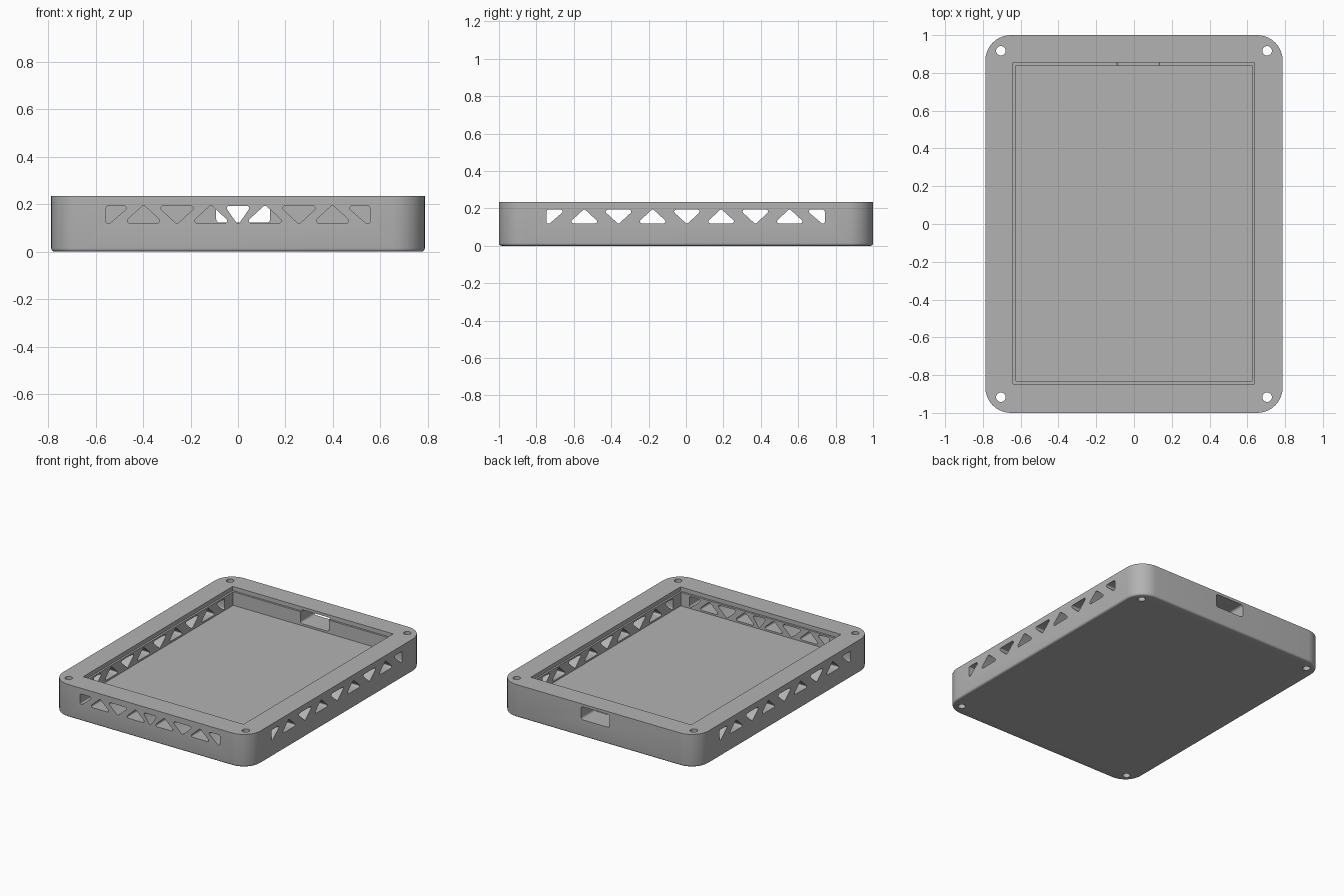
import bpy, bmesh, math
from mathutils import Vector

if "Cube" in bpy.data.objects:
    bpy.data.objects.remove(bpy.data.objects["Cube"])

grey = bpy.data.materials.new("matte grey")
grey.diffuse_color = (0.45, 0.45, 0.45, 1)
grey.use_nodes = True
grey.node_tree.nodes["Principled BSDF"].inputs["Base Color"].default_value = grey.diffuse_color


def rounded(points, r, steps=5):
    """Round every corner of a convex 2D polygon with radius r."""
    out, n = [], len(points)
    for i in range(n):
        p = Vector(points[i])
        a = (Vector(points[i - 1]) - p).normalized()
        b = (Vector(points[(i + 1) % n]) - p).normalized()
        half = a.angle(b) / 2
        centre = p + (a + b).normalized() * (r / math.sin(half))
        start = p + a * (r / math.tan(half)) - centre
        end = p + b * (r / math.tan(half)) - centre
        sweep = math.pi - 2 * half
        for k in range(steps + 1):
            t = k / steps
            v = (start * math.sin((1 - t) * sweep) + end * math.sin(t * sweep)) / math.sin(sweep)
            out.append(centre + v)
    return out


def rect(x0, x1, y0, y1):
    return [(x0, y0), (x1, y0), (x1, y1), (x0, y1)]


def loft(bm, rings):
    """Skin a closed solid through rings of 3D points."""
    vs = [[bm.verts.new(p) for p in ring] for ring in rings]
    n = len(vs[0])
    for lo, hi in zip(vs, vs[1:]):
        for i in range(n):
            j = (i + 1) % n
            bm.faces.new((lo[i], lo[j], hi[j], hi[i]))
    bm.faces.new(vs[0][::-1])
    bm.faces.new(vs[-1])


def make(name, solids):
    bm = bmesh.new()
    for rings in solids:
        loft(bm, rings)
    bmesh.ops.recalc_face_normals(bm, faces=bm.faces)
    me = bpy.data.meshes.new(name)
    bm.to_mesh(me)
    bm.free()
    me.materials.append(grey)
    ob = bpy.data.objects.new(name, me)
    bpy.context.collection.objects.link(ob)
    return ob


def prism(profile, axis, a, b):
    """Extrude a 2D profile along an axis from a to b."""
    place = {"x": lambda u, v, d: (d, u, v),
             "y": lambda u, v, d: (u, d, v),
             "z": lambda u, v, d: (u, v, d)}[axis]
    return [[place(u, v, d) for u, v in profile] for d in (a, b)]


# Outer shell with round corners and a filleted bottom edge
W, L, H, R, F = 0.787, 1.0, 0.235, 0.135, 0.014
rings = []
for k in range(5):
    ang = k / 4 * math.pi / 2
    inset, z = F * (1 - math.sin(ang)), F * (1 - math.cos(ang))
    w, l = W - inset, L - inset
    rings.append([(x, y, z) for x, y in rounded(rect(-w, w, -l, l), R - inset, 10)])
rings.append([(x, y, H) for x, y in rounded(rect(-W, W, -L, L), R, 10)])
case = make("case_body", [rings])

# Vent triangle profiles
Z0, Z1, RV = 0.12, 0.193, 0.01


def up(c, w=0.084):
    return rounded([(c - w, Z0), (c + w, Z0), (c, Z1 + 0.004)], RV)


def down(c, w=0.084, tip=0.004):
    return rounded([(c - w, Z1), (c, Z0 - tip), (c + w, Z1)], RV)


def end(x, s):
    return rounded([(x, Z1), (x, Z0 - 0.014), (x + s * 0.102, Z1)], RV)


front = [down(0, 0.056, 0.008)]
for s in (-1, 1):
    front += [end(s * 0.556, -s), up(s * 0.398), down(s * 0.257), up(s * 0.114)]
side = [end(-0.745, 1), end(0.742, -1)]
for i in range(7):
    side.append((down if i % 2 else up)(0.005 + (i - 3) * 0.183))

# Cutters: pocket, lid recess, screw holes, vents and cable port
FLOOR, LEDGE = 0.108, 0.205
circle = [(0.025 * math.cos(i * math.pi / 12), 0.025 * math.sin(i * math.pi / 12)) for i in range(24)]
holes = [prism([(x + sx * 0.705, y + sy * 0.917) for x, y in circle], "z", -0.1, 0.4)
         for sx in (-1, 1) for sy in (-1, 1)]
cutters = [
    make("pocket_cutter", [prism(rect(-0.626, 0.624, -0.832, 0.84), "z", FLOOR, 0.4)]),
    make("lid_recess_cutter", [prism(rect(-0.64, 0.637, -0.846, 0.854), "z", LEDGE, 0.4)]),
    make("screw_hole_cutter", holes),
    make("front_vent_cutter", [prism(p, "y", -1.2, -0.5) for p in front]),
    make("side_vent_cutter", [prism(p, "x", -1.0, 1.0) for p in side]),
    make("cable_port_cutter", [prism(rounded(rect(-0.092, 0.135, 0.122, 0.215), 0.015), "y", 0.6, 1.2)]),
]
for c in cutters:
    c.hide_render = True
    m = case.modifiers.new(c.name, "BOOLEAN")
    m.operation, m.solver, m.object = "DIFFERENCE", "EXACT", c

# Apply the cuts, then smooth the fillets only
bpy.context.view_layer.objects.active = case
case.select_set(True)
for m in list(case.modifiers):
    bpy.ops.object.modifier_apply(modifier=m.name)
for c in cutters:
    bpy.data.objects.remove(c)
bpy.ops.object.shade_smooth_by_angle(angle=math.radians(30))
